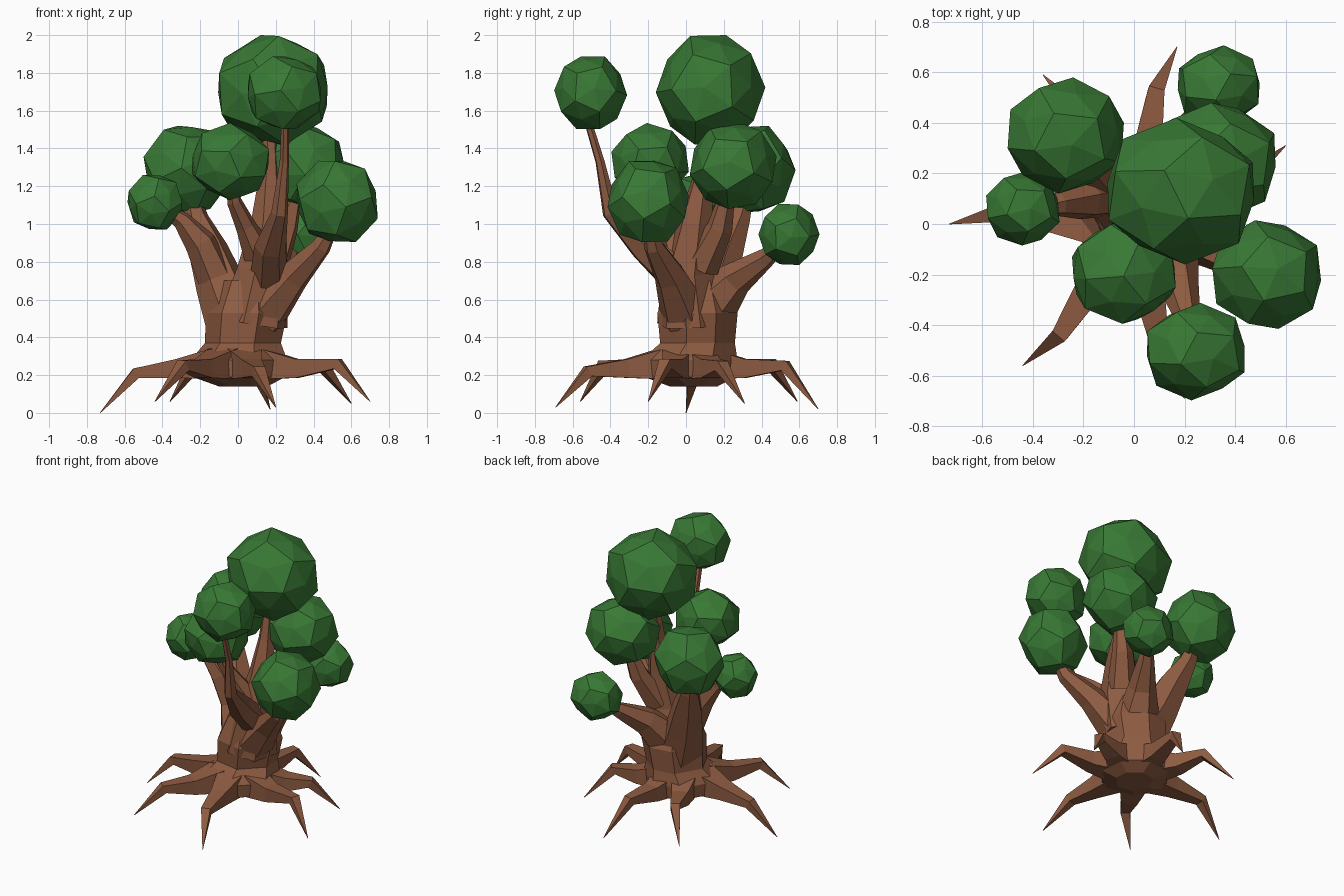
import bpy, bmesh, math, random
from mathutils import Vector, Euler

if "Cube" in bpy.data.objects:
    bpy.data.objects.remove(bpy.data.objects["Cube"])

random.seed(4)


def material(name, color):
    m = bpy.data.materials.new(name)
    m.diffuse_color = (*color, 1)
    m.use_nodes = True
    m.node_tree.nodes["Principled BSDF"].inputs["Base Color"].default_value = m.diffuse_color
    return m


bark = material("bark", (0.27, 0.105, 0.053))
leaf = material("leaf", (0.04, 0.19, 0.035))


def finish(name, bm, mat):
    bmesh.ops.recalc_face_normals(bm, faces=bm.faces[:])
    mesh = bpy.data.meshes.new(name)
    bm.to_mesh(mesh)
    bm.free()
    mesh.materials.append(mat)
    ob = bpy.data.objects.new(name, mesh)
    bpy.context.collection.objects.link(ob)
    return ob


def skin(bm, rings):
    """Bridge rings of points and close both ends."""
    loops = [[bm.verts.new(p) for p in r] for r in rings]
    n = len(loops[0])
    for a, b in zip(loops, loops[1:]):
        for i in range(n):
            j = (i + 1) % n
            bm.faces.new((a[i], a[j], b[j], b[i]))
    bm.faces.new(loops[0])
    bm.faces.new(loops[-1])


def tube(name, path, sides, flat=1.0):
    """Faceted tapering limb; path holds (x, y, z, radius)."""
    pts = [Vector(p[:3]) for p in path]
    rings = []
    ref = Vector((0, 0, 1)) if flat != 1.0 else Vector((0.3, 1, 0.1))
    for i, p in enumerate(pts):
        t = (pts[min(i + 1, len(pts) - 1)] - pts[max(i - 1, 0)]).normalized()
        u = t.cross(ref).normalized()
        v = u.cross(t)
        r = path[i][3]
        rings.append([p + u * r * math.cos(a) + v * r * flat * math.sin(a)
                      for a in (2 * math.pi * (k + 0.5) / sides for k in range(sides))])
    bm = bmesh.new()
    skin(bm, rings)
    return finish(name, bm, bark)


# Trunk: seven-sided flared base up to the fork
ROOT_ANGLES = [180, 232, 286, 344, 27, 76, 121]
bm = bmesh.new()
skin(bm, [[(cx + r * math.cos(math.radians(a)), cy + r * math.sin(math.radians(a)), z)
           for a in ROOT_ANGLES]
          for cx, cy, z, r in [(0.03, 0.04, 0.14, 0.13), (0.01, 0.02, 0.19, 0.25),
                               (0.01, 0.02, 0.28, 0.26), (0.03, 0.06, 0.37, 0.205),
                               (0.05, 0.06, 0.53, 0.22), (0.06, 0.06, 0.70, 0.15)]])
finish("trunk", bm, bark)

# Roots: wide at the trunk, a raised knee, then a pointed tip
tips = [(-0.73, 0.0, 0.0), (-0.44, -0.56, 0.06), (0.20, -0.69, 0.03), (0.70, -0.2, 0.06),
        (0.60, 0.31, 0.05), (0.17, 0.70, 0.02), (-0.36, 0.59, 0.06)]
knees = [0.21, 0.25, 0.22, 0.26, 0.25, 0.25, 0.26]
for i, (tip, kz) in enumerate(zip(tips, knees)):
    d = Vector((tip[0], tip[1], 0)).normalized()
    s = Vector((-d.y, d.x, 0)) * (0.04 if i % 2 else -0.04)
    reach = Vector((tip[0], tip[1], 0)).length
    path = [(*(d * 0.12).xy, 0.26, 0.13),
            (*(d * 0.32 + s * 0.5).xy, 0.235, 0.078),
            (*(d * (reach - 0.19) + s).xy, kz, 0.045),
            (*tip, 0.002)]
    tube("root_%d" % (i + 1), path, 4, 0.9)

# Limbs and branches
limbs = {
    "main_limb": [(0.08, 0.03, 0.48, 0.19), (0.13, 0.01, 0.75, 0.14), (0.16, 0.05, 1.0, 0.095),
                  (0.165, 0.09, 1.25, 0.055), (0.17, 0.12, 1.52, 0.03)],
    "left_limb": [(0.0, 0.07, 0.46, 0.17), (-0.09, 0.14, 0.67, 0.135), (-0.16, 0.21, 0.87, 0.105),
                  (-0.22, 0.28, 1.03, 0.065), (-0.26, 0.33, 1.2, 0.035)],
    "left_low_branch": [(-0.12, 0.12, 0.72, 0.10), (-0.20, 0.10, 0.90, 0.085),
                        (-0.30, 0.08, 1.02, 0.05), (-0.40, 0.06, 1.09, 0.025)],
    "front_left_branch": [(0.12, -0.02, 0.82, 0.09), (0.04, -0.09, 0.99, 0.055),
                          (-0.02, -0.15, 1.12, 0.04), (-0.04, -0.19, 1.24, 0.02)],
    "front_tall_branch": [(0.16, -0.03, 0.70, 0.10), (0.17, -0.22, 0.88, 0.085),
                          (0.22, -0.40, 1.06, 0.045), (0.245, -0.455, 1.33, 0.025),
                          (0.25, -0.53, 1.58, 0.02)],
    "right_branch": [(0.12, 0.0, 0.52, 0.14), (0.29, -0.08, 0.72, 0.09),
                     (0.44, -0.17, 0.88, 0.055), (0.52, -0.2, 1.02, 0.025)],
    "rear_right_branch": [(0.17, 0.08, 0.78, 0.10), (0.25, 0.18, 0.98, 0.07),
                          (0.31, 0.23, 1.2, 0.035)],
    "rear_low_branch": [(0.07, 0.12, 0.55, 0.15), (0.15, 0.26, 0.71, 0.095),
                        (0.25, 0.42, 0.82, 0.055), (0.32, 0.52, 0.90, 0.025)],
}
for name, path in limbs.items():
    tube(name, path, 6)


def foliage(name, center, r, rot):
    """Twelve-sided ball with each pentagon gently peaked, fitted to its extents."""
    src = bmesh.new()
    bmesh.ops.create_icosphere(src, subdivisions=1, radius=1)
    src.normal_update()
    pts = [v.co.normalized() * 0.9 for v in src.verts]
    pts += [f.calc_center_median().normalized() for f in src.faces]
    src.free()
    m = Euler(rot).to_matrix()
    pts = [m @ p for p in pts]
    lo = [min(p[k] for p in pts) for k in range(3)]
    hi = [max(p[k] for p in pts) for k in range(3)]
    bm = bmesh.new()
    for p in pts:
        bm.verts.new([center[k] + r * (2 * (p[k] - lo[k]) / (hi[k] - lo[k]) - 1)
                      for k in range(3)])
    bmesh.ops.convex_hull(bm, input=bm.verts[:])
    finish(name, bm, leaf)


# Foliage balls
balls = {
    "foliage_top": ((0.185, 0.13, 1.71), 0.29),
    "foliage_front_high": ((0.245, -0.505, 1.695), 0.193),
    "foliage_right": ((0.525, -0.2, 1.12), 0.215),
    "foliage_front_left": ((-0.04, -0.19, 1.33), 0.205),
    "foliage_rear_left": ((-0.27, 0.35, 1.29), 0.23),
    "foliage_left_small": ((-0.44, 0.06, 1.115), 0.145),
    "foliage_rear_low": ((0.335, 0.545, 0.945), 0.162),
    "foliage_rear_right": ((0.33, 0.25, 1.31), 0.23),
}
for name, (c, r) in balls.items():
    foliage(name, c, r, [random.uniform(0, 6.28) for _ in range(3)])
